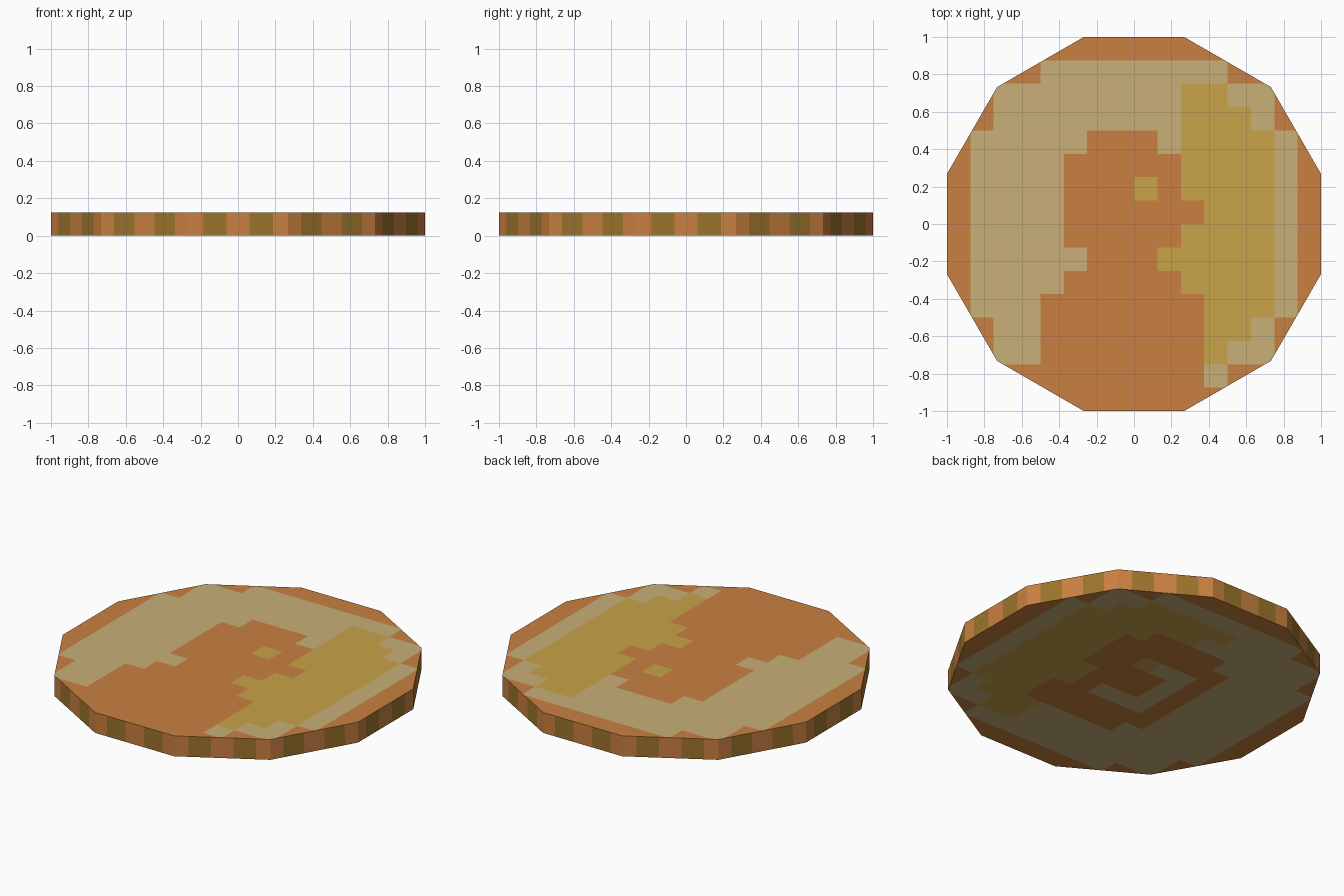
import bpy, bmesh, math
from mathutils import Matrix, Vector

if "Cube" in bpy.data.objects:
    bpy.data.objects.remove(bpy.data.objects["Cube"])

HEIGHT = 0.125
SIDES = 12
PIX = 0.125                      # size of one painted cell
HALF = math.tan(math.pi / SIDES)  # half the width of one rim side


def material(name, hexcode):
    def lin(c):
        c /= 255
        return c / 12.92 if c <= 0.04045 else ((c + 0.055) / 1.055) ** 2.4
    m = bpy.data.materials.new(name)
    m.diffuse_color = [lin(int(hexcode[i:i + 2], 16)) for i in (0, 2, 4)] + [1]
    m.use_nodes = True
    m.node_tree.nodes["Principled BSDF"].inputs["Base Color"].default_value = m.diffuse_color
    return m


MATS = [material("copper_orange", "C98041"), material("pale_tan", "C8B078"),
        material("gold", "C8A448"), material("dark_olive", "9C742C")]


def finish(bm, name):
    mesh = bpy.data.meshes.new(name)
    bm.to_mesh(mesh)
    bm.free()
    for m in MATS:
        mesh.materials.append(m)
    bpy.context.collection.objects.link(bpy.data.objects.new(name, mesh))


def inside(x, y, rects):
    return any(a < x < b and c < y < d for a, b, c, d in rects)


# Painted areas in cells: x0, x1, y0, y1
DISC = [(-6, 6, -6, 6), (-7, 7, -4, 4), (-4, 4, -7, 7)]
GOLD_RIM = [(2, 4, -6, 6), (2, 5, -5, 5), (2, 6, -4, 4)]
TOP_ORANGE = [(-2, 1, 3, 4), (-3, 2, 1, 3), (-3, 3, 0, 1), (-3, 2, -1, 0),
              (-2, 1, -2, -1), (-3, 2, -3, -2), (-4, 3, -8, -3)]
TOP_GOLD = [(0, 1, 1, 2), (1, 2, -2, -1)]
LOW_ORANGE = [(-2, 2, 3, 4), (-3, 3, 0, 3), (-3, 2, -3, 0), (-2, 3, -4, -2)]
LOW_TAN = [(-2, -1, -2, 2), (-1, 1, -2, -1), (-1, 0, 1, 2)]
LOW_GOLD = [(0, 1, 1, 2), (0, 2, 4, 5), (-1, 2, 5, 6)]


def top_colour(x, y):
    if inside(x, y, TOP_GOLD):
        return 2
    if inside(x, y, TOP_ORANGE) or not inside(x, y, DISC):
        return 0
    return 2 if inside(x, y, GOLD_RIM) else 1


def low_colour(x, y):
    if inside(x, y, LOW_GOLD):
        return 2
    if inside(x, y, LOW_TAN):
        return 1
    if inside(x, y, LOW_ORANGE) or not inside(x, y, DISC):
        return 0
    return 2 if inside(x, y, GOLD_RIM) else 1


def cap(name, z, colour, flip):
    """Twelve-sided face cut along the cell grid and coloured by cell."""
    bm = bmesh.new()
    ring = [bm.verts.new(Matrix.Rotation(2 * math.pi * i / SIDES, 3, 'Z') @ Vector((-HALF, -1, z)))
            for i in range(SIDES)]
    bm.faces.new(ring[::-1] if flip else ring)
    for axis in ((1, 0, 0), (0, 1, 0)):
        for k in range(-7, 8):
            bmesh.ops.bisect_plane(bm, geom=bm.verts[:] + bm.edges[:] + bm.faces[:],
                                   plane_co=Vector(axis) * k * PIX, plane_no=axis)
    for f in bm.faces:
        c = f.calc_center_median() / PIX
        f.material_index = colour(c.x, c.y)
    finish(bm, name)


cap("top_face", HEIGHT, top_colour, False)
cap("bottom_face", 0, low_colour, True)

# Rim with two dark stripes on every side
bm = bmesh.new()
stops = [-HALF, -1.5 * PIX, -0.5 * PIX, 0.5 * PIX, 1.5 * PIX, HALF]
for i in range(SIDES):
    rot = Matrix.Rotation(2 * math.pi * i / SIDES, 3, 'Z')
    low, high = [[bm.verts.new(rot @ Vector((s, -1, z))) for s in stops] for z in (0, HEIGHT)]
    for k in range(5):
        f = bm.faces.new((low[k], low[k + 1], high[k + 1], high[k]))
        f.material_index = 3 if k % 2 else 0
bmesh.ops.remove_doubles(bm, verts=bm.verts[:], dist=1e-4)
finish(bm, "rim")
